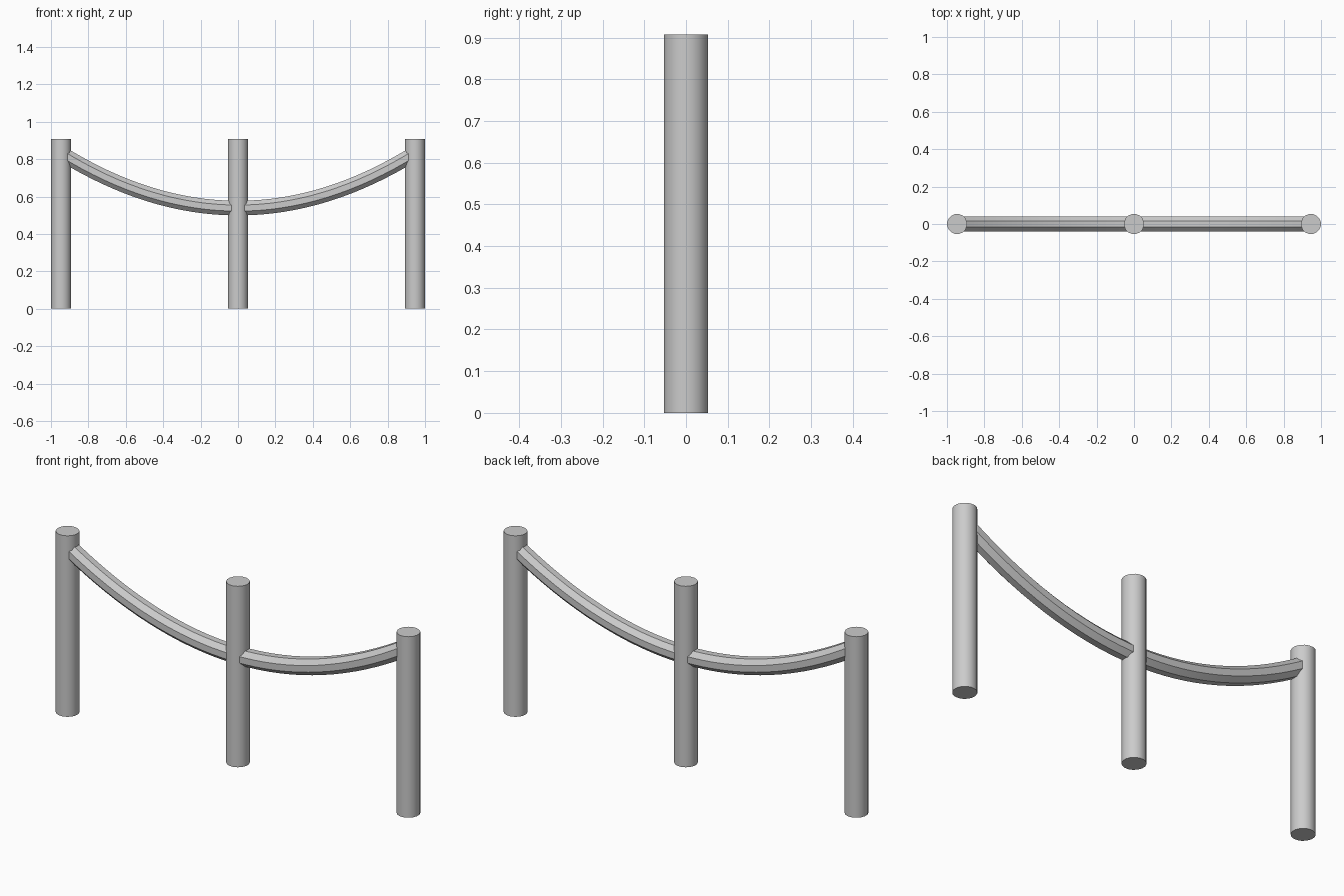
import bpy, math

if "Cube" in bpy.data.objects:
    bpy.data.objects.remove(bpy.data.objects["Cube"])

HEIGHT, POST_R, SPAN = 0.908, 0.054, 0.946


def finish(obj):
    bpy.ops.object.select_all(action='DESELECT')
    obj.select_set(True)
    bpy.context.view_layer.objects.active = obj
    bpy.ops.object.shade_smooth_by_angle(angle=math.radians(30))


# Three upright posts
for name, x in (("left_post", -SPAN), ("middle_post", 0), ("right_post", SPAN)):
    bpy.ops.mesh.primitive_cylinder_add(vertices=16, radius=POST_R, depth=HEIGHT,
                                        location=(x, 0, HEIGHT / 2),
                                        rotation=(0, 0, math.pi / 16))
    bpy.context.object.name = name
    finish(bpy.context.object)

# Sagging rail: an octagonal section swept along a parabola into the outer posts
SEGS, SIDES, RAIL_R = 32, 8, 0.0425
verts, faces = [], []
for i in range(SEGS + 1):
    x = SPAN * (2 * i / SEGS - 1)
    z = 0.538 + 0.328 * x * x
    tilt = math.atan(2 * 0.328 * x)
    for k in range(SIDES):
        a = 2 * math.pi * (k + 0.5) / SIDES
        u, y = RAIL_R * math.sin(a), RAIL_R * math.cos(a)
        verts.append((x - u * math.sin(tilt), y, z + u * math.cos(tilt)))
for i in range(SEGS):
    for k in range(SIDES):
        a, b = i * SIDES + k, i * SIDES + (k + 1) % SIDES
        faces.append((a, a + SIDES, b + SIDES, b))
faces.append(tuple(range(SIDES)))
faces.append(tuple(SEGS * SIDES + k for k in reversed(range(SIDES))))

mesh = bpy.data.meshes.new("sagging_rail")
mesh.from_pydata(verts, [], faces)
mesh.update()
rail = bpy.data.objects.new("sagging_rail", mesh)
bpy.context.collection.objects.link(rail)
finish(rail)
